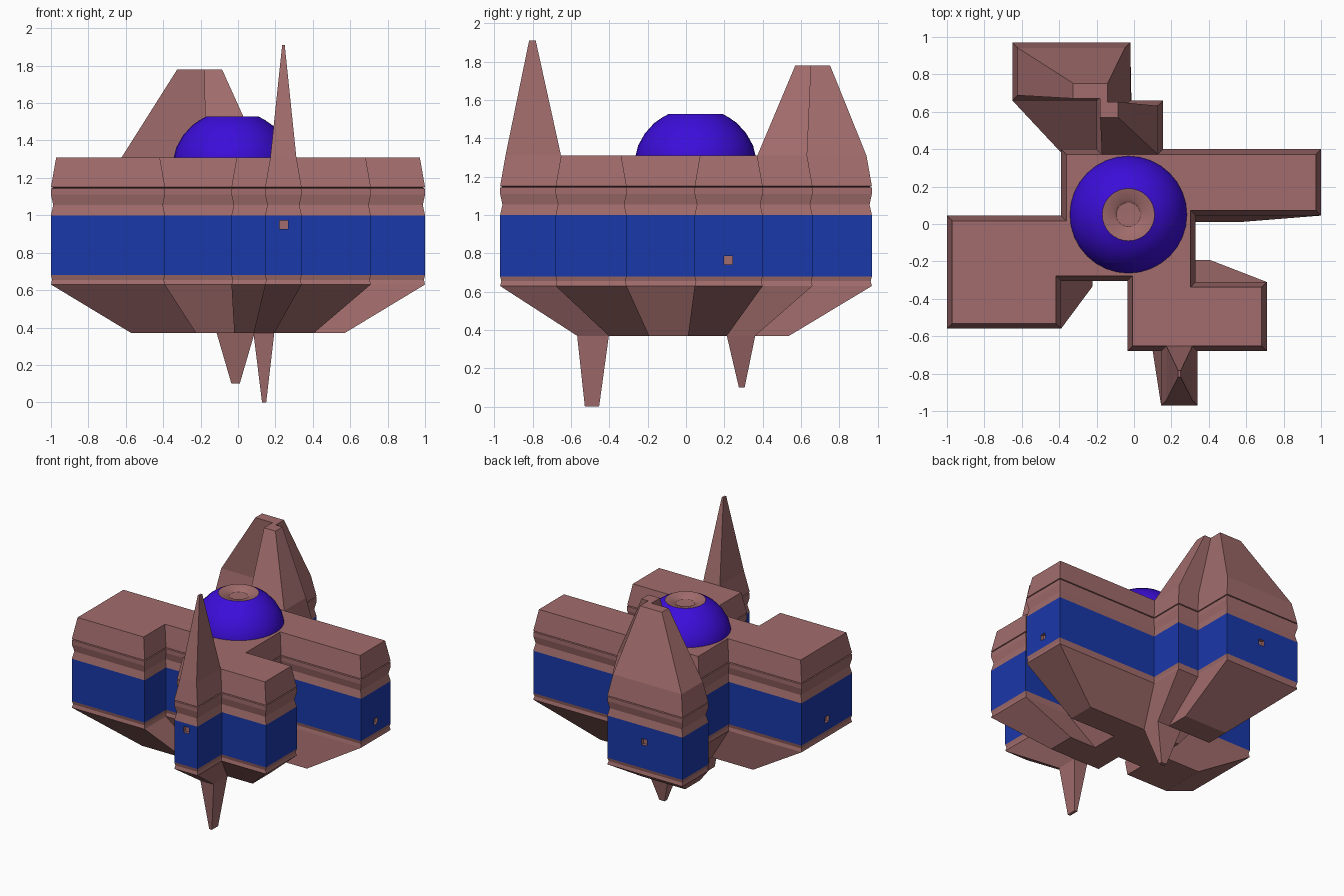
import bpy, bmesh, math
from mathutils import Matrix, Vector

if "Cube" in bpy.data.objects:
    bpy.data.objects.remove(bpy.data.objects["Cube"])


def material(name, rgb):
    m = bpy.data.materials.new(name)
    m.diffuse_color = (*rgb, 1)
    m.use_nodes = True
    m.node_tree.nodes["Principled BSDF"].inputs["Base Color"].default_value = m.diffuse_color
    return m


PINK = material("dusty_rose", (0.36, 0.15, 0.15))
BLUE = material("band_blue", (0.01, 0.04, 0.40))
VIOLET = material("dome_violet", (0.045, 0.004, 0.70))

# Stepped plan outline, clockwise from the back left corner
PLAN = [(-.65, .97), (-.02, .97), (-.02, .66), (.155, .66), (.155, .40), (1, .40),
        (1, .045), (.33, .045), (.33, -.31), (.71, -.31), (.71, -.68), (.34, -.68),
        (.34, -.97), (.145, -.97), (.145, -.68), (-.035, -.68), (-.035, -.305),
        (-.39, -.305), (-.39, -.56), (-1, -.56), (-1, .045), (-.39, .045),
        (-.39, .40), (-.2, .40), (-.2, .66), (-.65, .66)]


def inset(pts, d):
    out = []
    for i, p in enumerate(pts):
        p = Vector(p)
        a = (p - Vector(pts[i - 1])).normalized()
        b = (Vector(pts[(i + 1) % len(pts)]) - p).normalized()
        out.append((p.x + d * (a.y + b.y), p.y - d * (a.x + b.x)))
    return out


def scaled(pts, s, c):
    return [(c[0] + (x - c[0]) * s[0], c[1] + (y - c[1]) * s[1]) for x, y in pts]


def finish(name, bm, mats):
    bmesh.ops.recalc_face_normals(bm, faces=bm.faces)
    me = bpy.data.meshes.new(name)
    bm.to_mesh(me)
    bm.free()
    for m in mats:
        me.materials.append(m)
    ob = bpy.data.objects.new(name, me)
    bpy.context.collection.objects.link(ob)
    return ob


def loft(name, layers, mats, coloured=()):
    """Skin a stack of (points, z) loops and cap both ends."""
    bm = bmesh.new()
    loops = [[bm.verts.new((x, y, z)) for x, y in pts] for pts, z in layers]
    n = len(loops[0])
    for k in range(len(loops) - 1):
        lo, hi = loops[k], loops[k + 1]
        for i in range(n):
            j = (i + 1) % n
            bm.faces.new((lo[i], lo[j], hi[j], hi[i])).material_index = int(k in coloured)
    bm.faces.new(loops[0])
    bm.faces.new(loops[-1])
    return finish(name, bm, mats)


# Hull: tapered underside, grooved trim, blue band, chamfered roof
belly = scaled(PLAN, (.57, .57), (0, -.035))
roof = inset(PLAN, .028)
profile = [(0, .63), (.006, .655), (0, .68), (0, 1.0), (.012, 1.055), (0, 1.11),
           (0, 1.143), (.012, 1.147), (0, 1.151)]
hull = loft("hull", [(belly, .37)] + [(inset(PLAN, d), z) for d, z in profile]
            + [(roof, 1.31)], [PINK, BLUE], coloured=(3,))

# Small square windows cut into the arm ends
bm = bmesh.new()
for p in [(.245, -.97, .95), (1, .22, .765), (-1, -.26, .765), (-.33, .97, .88)]:
    bmesh.ops.create_cube(bm, size=.045, matrix=Matrix.Translation(p))
cutter = finish("window_cutter", bm, [PINK])
cutter.hide_render = True
cutter.hide_viewport = True
mod = hull.modifiers.new("windows", 'BOOLEAN')
mod.operation = 'DIFFERENCE'
mod.solver = 'EXACT'
mod.object = cutter


# Towers and keels grow from selected corners of the hull's end faces
def spire(name, outline, ids, z0, z1, s, c):
    base = [outline[i] for i in ids]
    loft(name, [(base, z0), (scaled(base, s, c), z1)], [PINK])


FRONT_ARM = (11, 12, 13, 14)
spire("back_tower", roof, (0, 1, 2, 3, 4, 23, 24, 25), 1.31, 1.78, (.32, .32), (-.185, .663))
spire("front_spire", roof, FRONT_ARM, 1.31, 1.91, (.1, .12), (.243, -.802))
spire("front_keel", belly, FRONT_ARM, .37, 0, (.2, .45), (.14, -.495))
spire("back_keel", belly, (24, 3, 4, 23), .37, .10, (.22, .2), (-.013, .292))


# Round parts: dome and its dished cap
def lathe(name, prof, mat, segs=32):
    bm = bmesh.new()
    vs = [bm.verts.new((r, 0, z)) for r, z in prof]
    es = [bm.edges.new(e) for e in zip(vs, vs[1:])]
    bmesh.ops.spin(bm, geom=vs + es, cent=(0, 0, 0), axis=(0, 0, 1),
                   angle=math.tau, steps=segs)
    bmesh.ops.remove_doubles(bm, verts=bm.verts, dist=1e-4)
    ob = finish(name, bm, [mat])
    ob.location = (-.03, .05, 0)
    bpy.ops.object.select_all(action='DESELECT')
    ob.select_set(True)
    bpy.context.view_layer.objects.active = ob
    bpy.ops.object.shade_smooth_by_angle(angle=math.radians(35))


lathe("dome", [(.313, 1.30), (.313, 1.31), (.30, 1.363), (.264, 1.427), (.216, 1.48),
               (.175, 1.509), (.14, 1.528)], VIOLET)
lathe("dome_cap", [(.14, 1.528), (.08, 1.515), (.065, 1.503), (0, 1.50)], PINK)
